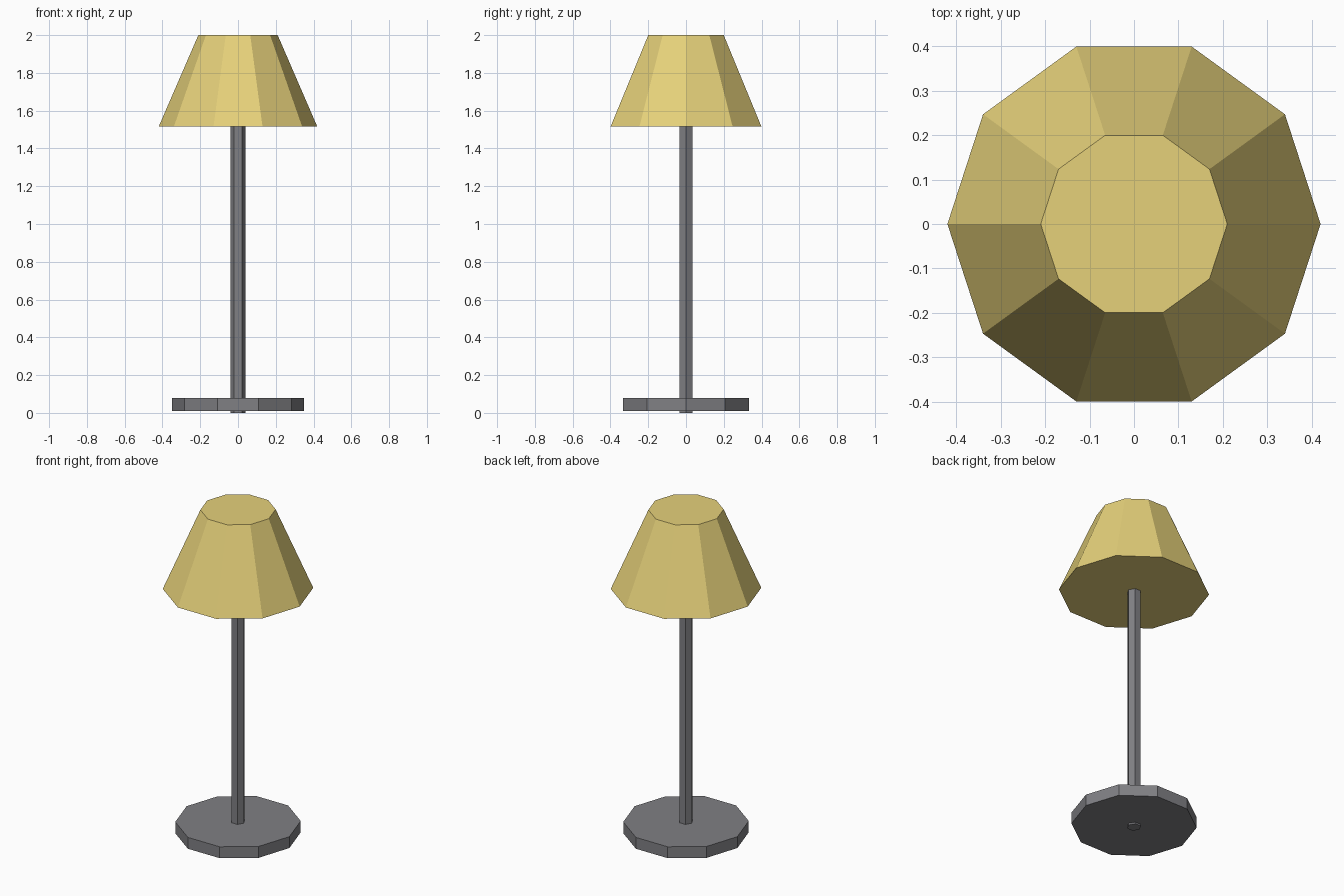
import bpy
import math

if "Cube" in bpy.data.objects:
    bpy.data.objects.remove(bpy.data.objects["Cube"])


def material(name, color):
    mat = bpy.data.materials.new(name)
    mat.diffuse_color = (*color, 1.0)
    mat.use_nodes = True
    mat.node_tree.nodes["Principled BSDF"].inputs["Base Color"].default_value = mat.diffuse_color
    return mat


def frustum(name, sides, r_bottom, r_top, z0, z1, mat):
    """Flat-shaded capped prism or frustum with a corner on the +x axis."""
    bpy.ops.mesh.primitive_cone_add(
        vertices=sides, radius1=r_bottom, radius2=r_top, depth=z1 - z0,
        end_fill_type='NGON', location=(0, 0, (z0 + z1) / 2),
        rotation=(0, 0, math.pi / 2))
    obj = bpy.context.object
    obj.name = name
    bpy.ops.object.transform_apply(location=True, rotation=True, scale=True)
    obj.data.materials.append(mat)
    return obj


grey = material("grey metal", (0.215, 0.215, 0.23))
cream = material("yellow shade", (0.79, 0.638, 0.195))

# Foot, six-sided pole poking just through it, and ten-sided closed shade
frustum("lamp_base", 10, 0.35, 0.35, 0.01, 0.08, grey)
frustum("lamp_pole", 6, 0.04, 0.04, 0.0, 1.55, grey)
frustum("lamp_shade", 10, 0.42, 0.21, 1.515, 2.0, cream)
